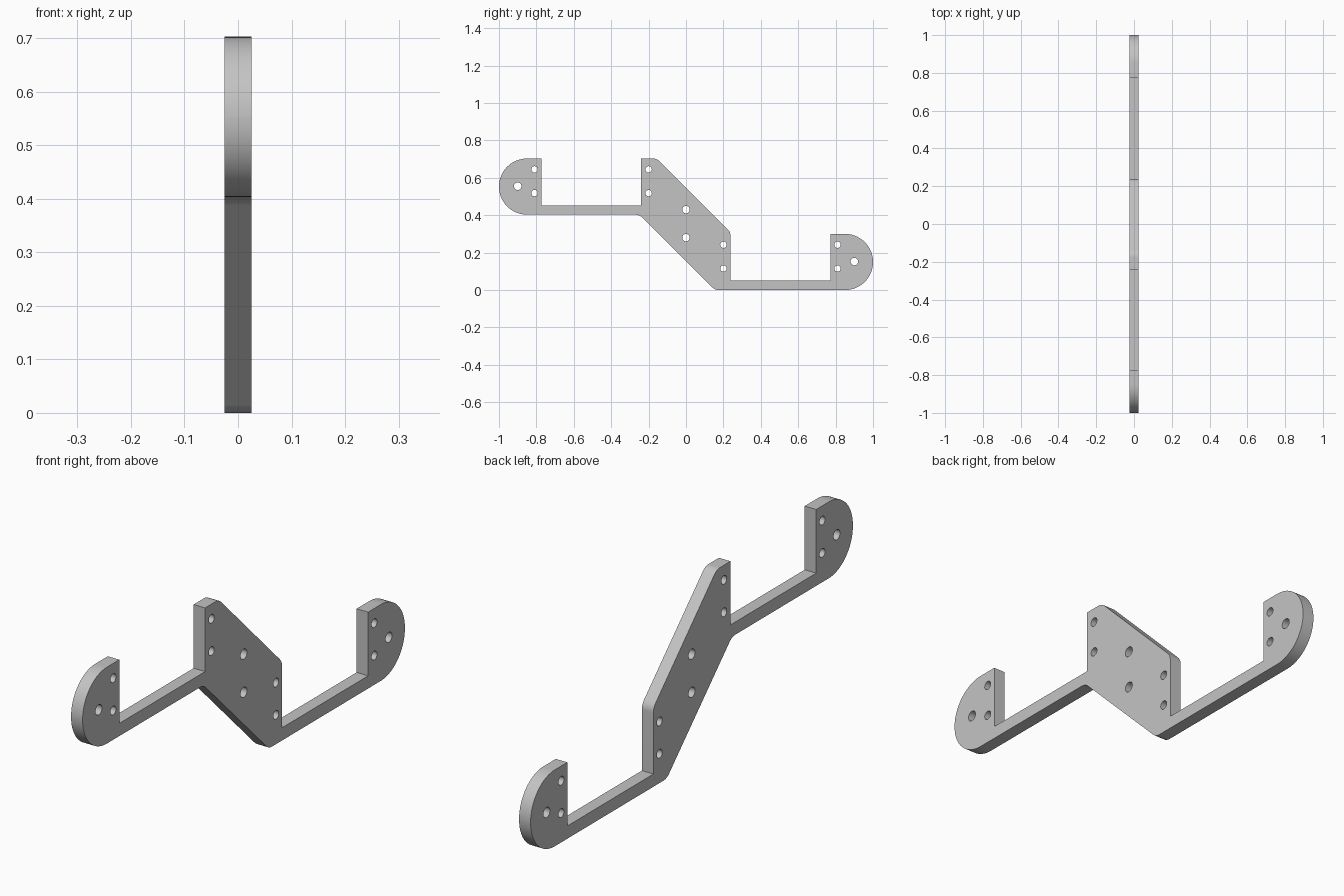
import bpy, bmesh, math
from mathutils import Vector, Matrix

cube = bpy.data.objects.get("Cube")
if cube:
    bpy.data.objects.remove(cube, do_unlink=True)

THICK = 0.05     # plate thickness along x
STEP = 0.403     # height difference between the two arms
END = 0.30       # height of each rounded end
BAR = 0.05       # height of the thin arms
TOP = STEP + END


def fillet(prev, corner, nxt, radius, steps):
    """Arc points that round one corner of the outline."""
    a, b = (prev - corner).normalized(), (nxt - corner).normalized()
    half = a.angle(b) / 2
    centre = corner + (a + b).normalized() * radius / math.sin(half)
    start = corner + a * radius / math.tan(half) - centre
    end = corner + b * radius / math.tan(half) - centre
    total = math.atan2(start.x * end.y - start.y * end.x, start.dot(end))
    return [centre + Matrix.Rotation(total * i / steps, 2) @ start
            for i in range(steps + 1)]


def rounded(corners):
    """Outline from (y, z, corner radius) entries."""
    pts = [Vector((y, z)) for y, z, r in corners]
    out = []
    for i, (y, z, r) in enumerate(corners):
        if r:
            nxt = pts[(i + 1) % len(pts)]
            out += fillet(pts[i - 1], pts[i], nxt, r, 20 if r > 0.1 else 8)
        else:
            out.append(pts[i])
    return out


def circle(y, z, r, n=32):
    return [Vector((y + r * math.cos(math.tau * i / n),
                    z + r * math.sin(math.tau * i / n))) for i in range(n)]


# Outline: high rounded end, high arm, slanted centre, low arm, low rounded end
R, F = 0.1499, 0.05
outline = rounded([
    (-1, STEP, R), (-1, TOP, R), (-0.772, TOP, 0),
    (-0.772, STEP + BAR, 0), (-0.24, STEP + BAR, 0),
    (-0.24, TOP, 0), (-0.155, TOP, F), (0.238, 0.31, F),
    (0.238, BAR, 0), (0.772, BAR, 0),
    (0.772, END, 0), (1, END, R), (1, 0, R),
    (0.155, 0, F), (-0.25, STEP, F),
])

# Bolt holes: the same set on each arm, plus two in the slanted centre
loops = [outline, circle(0, 0.43, 0.02), circle(0, 0.28, 0.02)]
for side, base in ((-1, STEP), (1, 0)):
    loops.append(circle(side * 0.90, base + 0.152, 0.02))
    for y in (0.20, 0.81):
        for z in (0.115, 0.242):
            loops.append(circle(side * y, base + z, 0.017))

# Filled flat curve, extruded to the plate thickness
curve = bpy.data.curves.new("bracket_profile", "CURVE")
curve.dimensions = "2D"
curve.fill_mode = "BOTH"
curve.extrude = THICK / 2
for loop in loops:
    spline = curve.splines.new("POLY")
    spline.points.add(len(loop) - 1)
    for p, v in zip(spline.points, loop):
        p.co = (v.x, v.y, 0, 1)
    spline.use_cyclic_u = True

plate = bpy.data.objects.new("bracket_plate", curve)
bpy.context.collection.objects.link(plate)
bpy.ops.object.select_all(action="DESELECT")
plate.select_set(True)
bpy.context.view_layer.objects.active = plate
bpy.ops.object.convert(target="MESH")
plate = bpy.context.view_layer.objects.active

# Stand the plate up: profile runs along y and z, thickness along x
mesh = plate.data
bm = bmesh.new()
bm.from_mesh(mesh)
bmesh.ops.remove_doubles(bm, verts=bm.verts, dist=0.0001)
stand = Matrix(((0, 0, 1, 0), (1, 0, 0, 0), (0, 1, 0, 0), (0, 0, 0, 1)))
bmesh.ops.transform(bm, matrix=stand, verts=bm.verts)
bmesh.ops.recalc_face_normals(bm, faces=bm.faces)
bm.to_mesh(mesh)
bm.free()

# Plain grey finish
grey = bpy.data.materials.new("light_grey")
grey.use_nodes = True
colour = (0.55, 0.55, 0.55, 1)
grey.diffuse_color = colour
grey.node_tree.nodes["Principled BSDF"].inputs["Base Color"].default_value = colour
mesh.materials.clear()
mesh.materials.append(grey)

bpy.ops.object.shade_smooth_by_angle(angle=math.radians(30))
